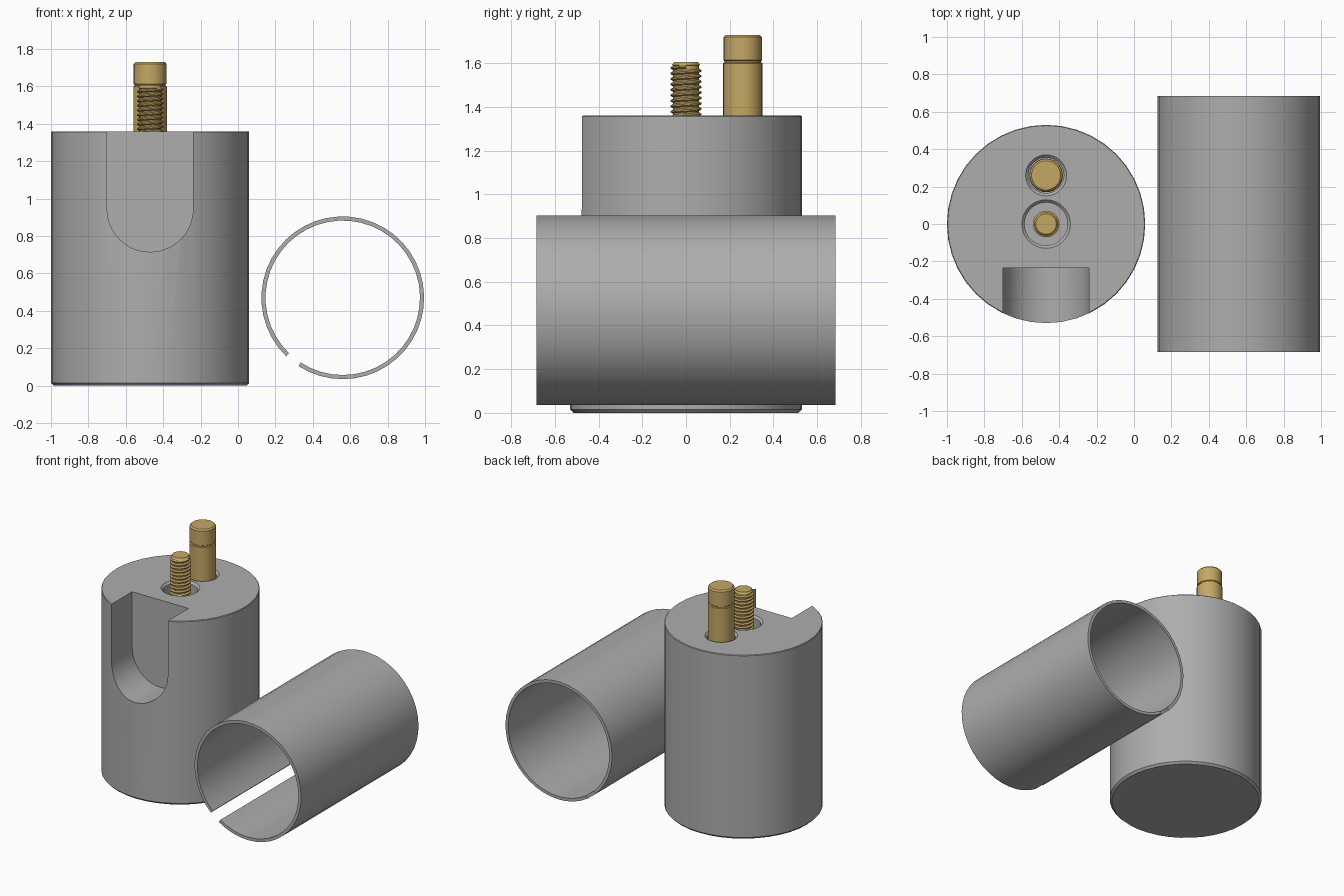
import bpy, bmesh, math
from mathutils import Vector

if "Cube" in bpy.data.objects:
    bpy.data.objects.remove(bpy.data.objects["Cube"])

def material(name, rgb):
    m = bpy.data.materials.new(name)
    m.diffuse_color = (*rgb, 1)
    m.use_nodes = True
    m.node_tree.nodes["Principled BSDF"].inputs["Base Color"].default_value = m.diffuse_color
    return m

STEEL = material("grey steel", (0.42, 0.42, 0.42))
BRASS = material("brass", (0.56, 0.39, 0.13))
CX = -0.47  # axis of the body

def finish(bm, name, mat):
    bmesh.ops.remove_doubles(bm, verts=bm.verts, dist=1e-5)
    bmesh.ops.recalc_face_normals(bm, faces=bm.faces)
    me = bpy.data.meshes.new(name)
    bm.to_mesh(me)
    bm.free()
    ob = bpy.data.objects.new(name, me)
    bpy.context.collection.objects.link(ob)
    me.materials.append(mat)
    return ob

def smooth(ob, deg=30):
    bpy.ops.object.select_all(action='DESELECT')
    ob.select_set(True)
    bpy.context.view_layer.objects.active = ob
    bpy.ops.object.shade_smooth_by_angle(angle=math.radians(deg))

def lathe(name, profile, x, y, mat, sides):
    """Closed solid turned about a vertical axis; profile is (radius, z) from bottom to top."""
    bm = bmesh.new()
    rings = [[bm.verts.new((x + r * math.cos(2 * math.pi * i / sides),
                            y + r * math.sin(2 * math.pi * i / sides), z))
              for i in range(sides)] for r, z in profile]
    for a, b in zip(rings, rings[1:]):
        for i in range(sides):
            j = (i + 1) % sides
            bm.faces.new((a[i], a[j], b[j], b[i]))
    bm.faces.new(rings[0])
    bm.faces.new(rings[-1])
    return finish(bm, name, mat)

def prism(name, outline, y0, y1, mat):
    """Extrude an (x, z) outline along y."""
    bm = bmesh.new()
    f = bm.faces.new([bm.verts.new((x, y0, z)) for x, z in outline])
    ext = bmesh.ops.extrude_face_region(bm, geom=[f])
    bmesh.ops.translate(bm, vec=(0, y1 - y0, 0),
                        verts=[v for v in ext["geom"] if isinstance(v, bmesh.types.BMVert)])
    return finish(bm, name, mat)

def cut(ob, cutter):
    cutter.hide_render = True
    mod = ob.modifiers.new("cut", 'BOOLEAN')
    mod.operation, mod.solver, mod.object = 'DIFFERENCE', 'EXACT', cutter
    bpy.context.view_layer.objects.active = ob
    bpy.ops.object.modifier_apply(modifier=mod.name)
    bpy.data.objects.remove(cutter)

def arc(cx, cz, r, a0, a1, n):
    return [(cx + r * math.cos(math.radians(a0 + (a1 - a0) * i / n)),
             cz + r * math.sin(math.radians(a0 + (a1 - a0) * i / n))) for i in range(n + 1)]

# Cylindrical body with chamfered base
TOP = 1.36
body = lathe("body", [(0.515, 0), (0.53, 0.015), (0.53, TOP - 0.004), (0.526, TOP)], CX, 0, STEEL, 40)
# Round-bottomed slot in the front
cut(body, prism("slot_cutter", arc(CX, 0.945, 0.23, 180, 360, 20) + [(CX + 0.23, 1.6), (CX - 0.23, 1.6)],
                -0.8, -0.235, STEEL))
# Countersunk holes around the rod and the pin
for y, r in ((0, 0.13), (0.26, 0.11)):
    cut(body, lathe("hole_cutter", [(r - 0.015, TOP - 0.15), (r - 0.015, TOP - 0.015), (r, TOP), (r, TOP + 0.1)],
                    CX, y, STEEL, 28))
smooth(body)

# Locating pin with a fine groove and a chamfered tip
pin = lathe("pin", [(0.09, 1.2), (0.09, 1.6), (0.083, 1.604), (0.083, 1.61), (0.088, 1.614),
                    (0.088, 1.72), (0.078, 1.73)], CX, 0.26, BRASS, 28)
smooth(pin)

# Threaded rod: core plus a helical ridge
core = lathe("rod_core", [(0.06, 1.2), (0.06, 1.59), (0.064, 1.592), (0.055, 1.605)], CX, 0, BRASS, 24)
smooth(core)
bm = bmesh.new()
N, PITCH, TURNS, Z0 = 24, 0.025, 15, 1.21
prev = None
for k in range(N * TURNS + 1):
    a = 2 * math.pi * k / N
    zc = Z0 + PITCH * k / N
    row = [bm.verts.new((CX + r * math.cos(a), r * math.sin(a), zc + dz))
           for r, dz in ((0.057, -0.011), (0.071, -0.003), (0.071, 0.003), (0.057, 0.011))]
    if prev:
        for i in range(4):
            j = (i + 1) % 4
            bm.faces.new((prev[i], prev[j], row[j], row[i]))
    else:
        bm.faces.new(row)
    prev = row
bm.faces.new(prev)
smooth(finish(bm, "rod_thread", BRASS))

# Split sleeve lying along y
sx, sz = 0.56, 0.47
outline = arc(sx, sz, 0.435, -123, 226, 42) + arc(sx, sz, 0.413, 226, -123, 42)
smooth(prism("split_sleeve", outline, -0.685, 0.685, STEEL))
